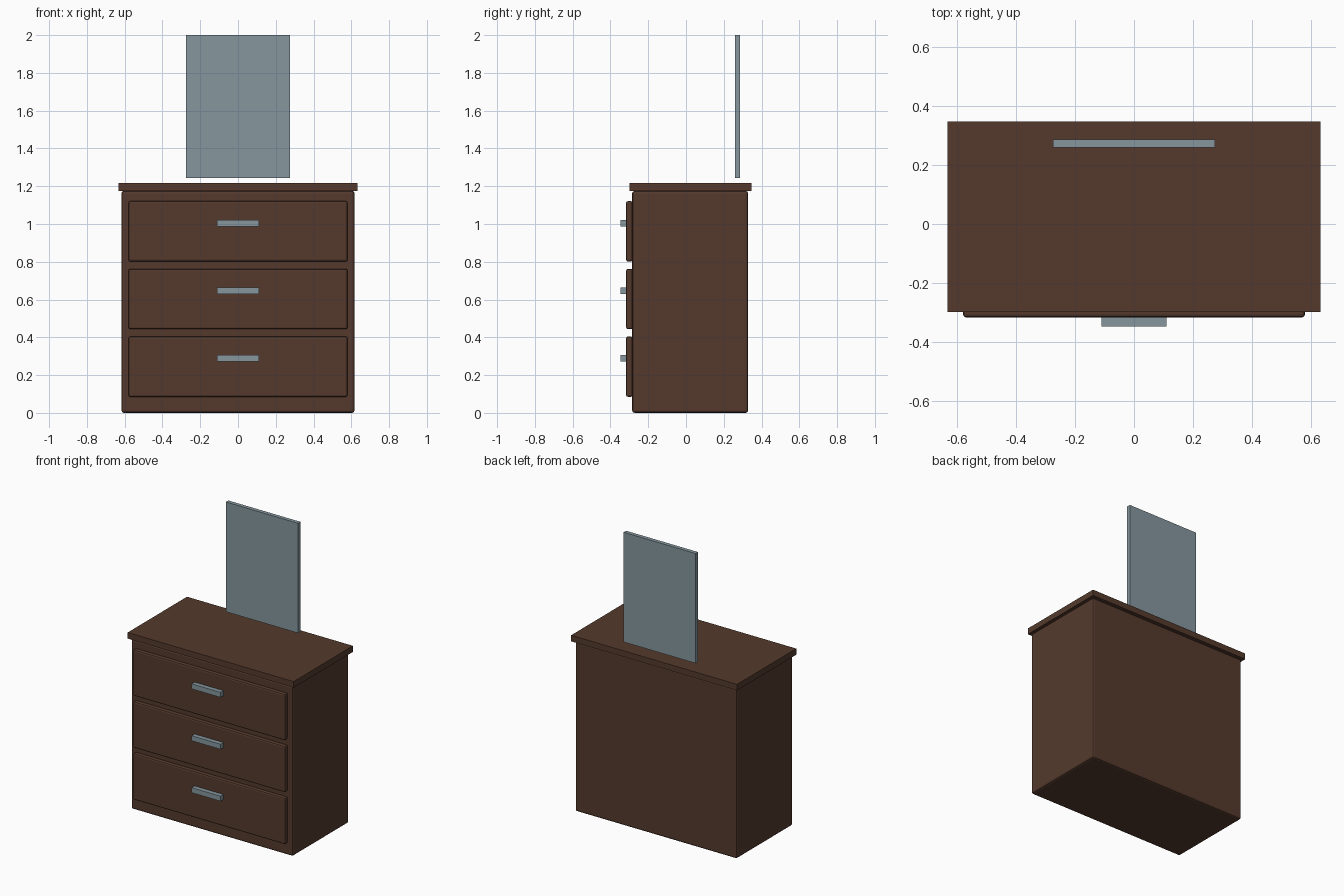
import bpy

cube = bpy.data.objects.get("Cube")
if cube:
    bpy.data.objects.remove(cube, do_unlink=True)


def make_material(name, rgb, roughness):
    mat = bpy.data.materials.new(name)
    mat.use_nodes = True
    mat.diffuse_color = (*rgb, 1)
    bsdf = mat.node_tree.nodes["Principled BSDF"]
    bsdf.inputs["Base Color"].default_value = (*rgb, 1)
    bsdf.inputs["Roughness"].default_value = roughness
    return mat


wood = make_material("dark wood", (0.09, 0.042, 0.026), 0.6)
metal = make_material("blue grey metal", (0.24, 0.31, 0.345), 0.4)


def box(name, mat, low, high, bevel=0):
    """Box spanning two corners, with optional rounded edges."""
    bpy.ops.mesh.primitive_cube_add(
        size=1, location=[(a + b) / 2 for a, b in zip(low, high)])
    obj = bpy.context.object
    obj.name = name
    obj.scale = [b - a for a, b in zip(low, high)]
    bpy.ops.object.transform_apply(location=False, rotation=False, scale=True)
    obj.data.materials.append(mat)
    if bevel:
        mod = obj.modifiers.new("rounded edges", "BEVEL")
        mod.width = bevel
        mod.segments = 2
    return obj


# Cabinet and overhanging top board
box("cabinet", wood, (-0.617, -0.285, 0), (0.617, 0.329, 1.175), 0.013)
box("top_board", wood, (-0.633, -0.298, 1.175), (0.633, 0.348, 1.217))

# Three drawers, each with a bar handle
for i, label in enumerate(("bottom", "middle", "top")):
    z = 0.245 + i * 0.358
    box(label + "_drawer", wood,
        (-0.58, -0.317, z - 0.16), (0.58, -0.283, z + 0.16), 0.01)
    box(label + "_handle", metal,
        (-0.11, -0.348, z + 0.026), (0.11, -0.317, z + 0.061))

# Mirror panel floating just above the top board
box("mirror", metal, (-0.275, 0.26, 1.243), (0.275, 0.287, 2.0))
